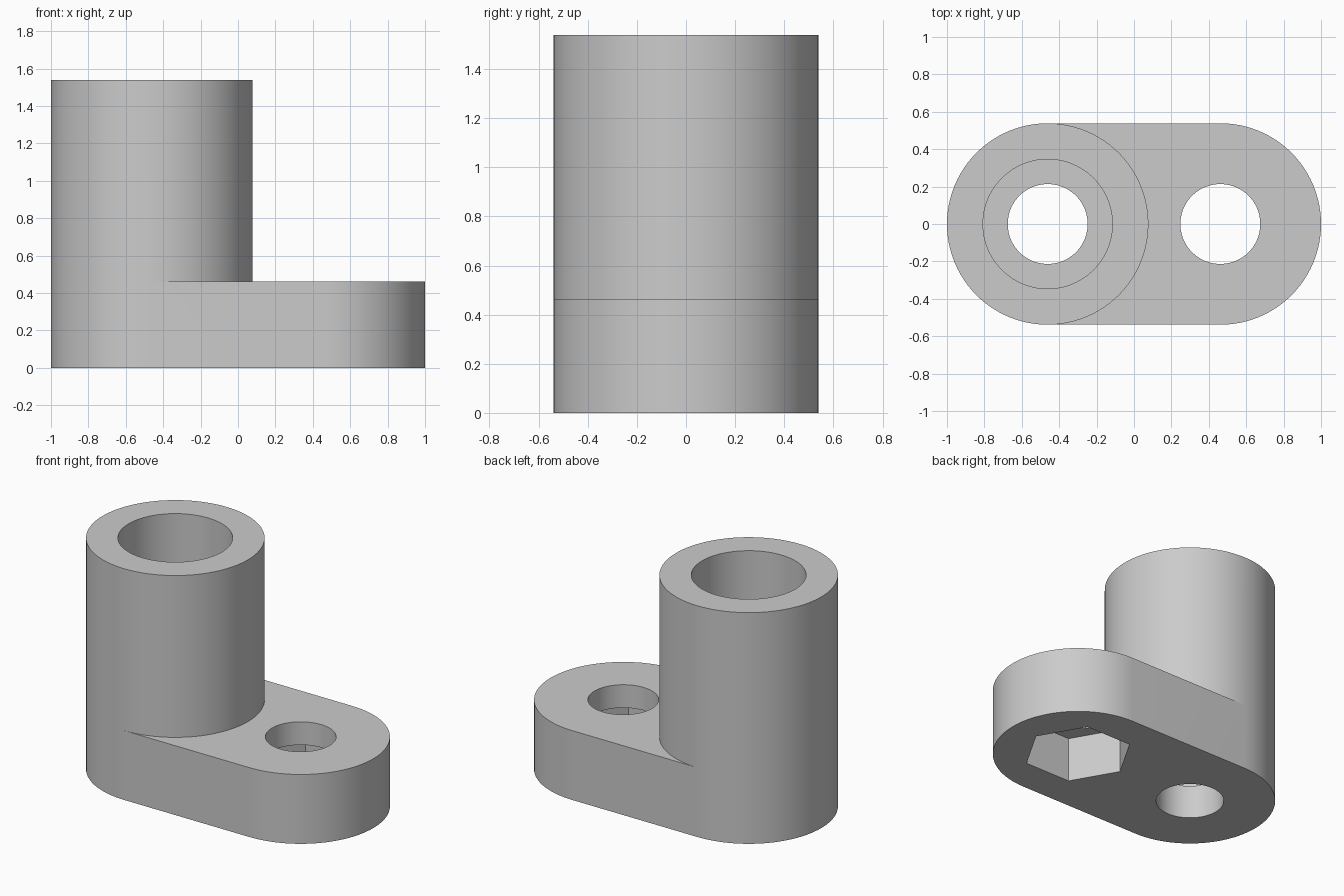
import bpy
import bmesh
from math import cos, sin, pi, radians

old = bpy.data.objects.get("Cube")
if old:
    bpy.data.objects.remove(old, do_unlink=True)

AXIS = 0.4615          # distance of each bore axis from the centre
RADIUS = 0.5385        # outer radius of plate ends and tower
PLATE_TOP, TOWER_TOP = 0.4615, 1.5385
HALF = 48              # segments per half circle

grey = bpy.data.materials.new("plain_grey")
grey.use_nodes = True
colour = (0.6, 0.6, 0.6, 1)
grey.diffuse_color = colour
grey.node_tree.nodes["Principled BSDF"].inputs["Base Color"].default_value = colour


def half_circle(cx, start, z):
    """Points of a half circle, counter-clockwise from the start angle."""
    return [(cx + RADIUS * cos(start + pi * i / HALF),
             RADIUS * sin(start + pi * i / HALF), z) for i in range(HALF + 1)]


def cutter(name, x, radius, bottom, top, sides=96):
    bpy.ops.mesh.primitive_cylinder_add(
        vertices=sides, radius=radius, depth=top - bottom,
        location=(x, 0, (bottom + top) / 2))
    obj = bpy.context.object
    obj.name = name
    if sides == 6:
        # corners point along x
        obj.rotation_euler.z = radians(30)
    obj.hide_render = True
    return obj


# Rounded plate, with the tower drawn up from its right-hand end
bm = bmesh.new()
outline = half_circle(AXIS, -pi / 2, 0) + half_circle(-AXIS, pi / 2, 0)
bottom = bm.faces.new([bm.verts.new(p) for p in outline])
top = bmesh.ops.extrude_face_region(bm, geom=[bottom], use_keep_orig=True)["geom"]
bmesh.ops.translate(bm, vec=(0, 0, PLATE_TOP),
                    verts=[g for g in top if isinstance(g, bmesh.types.BMVert)])
top_face = next(g for g in top if isinstance(g, bmesh.types.BMFace))


def tangent_vert(side):
    return min(top_face.verts, key=lambda v: abs(v.co.x + AXIS) + abs(v.co.y - side * RADIUS))


arc = half_circle(-AXIS, -pi / 2, PLATE_TOP)[1:-1]
bmesh.utils.face_split(top_face, tangent_vert(-1), tangent_vert(1), coords=arc)
tower_face = min((f for f in bm.faces if all(v.co.z > PLATE_TOP / 2 for v in f.verts)),
                 key=lambda f: f.calc_center_median().x)
raised = bmesh.ops.extrude_discrete_faces(bm, faces=[tower_face])["faces"][0]
bmesh.ops.translate(bm, vec=(0, 0, TOWER_TOP - PLATE_TOP), verts=list(raised.verts))
bmesh.ops.recalc_face_normals(bm, faces=bm.faces[:])
mesh = bpy.data.meshes.new("bracket_body")
bm.to_mesh(mesh)
bm.free()
body = bpy.data.objects.new("bracket_body", mesh)
bpy.context.collection.objects.link(body)
mesh.materials.append(grey)

# Screw holes, wide tower bore and hexagonal nut pocket
cutters = [
    cutter("tower_bore_cutter", -AXIS, 0.346, 0.231, 1.8),
    cutter("tower_hole_cutter", -AXIS, 0.2135, -0.2, 0.5),
    cutter("plate_hole_cutter", AXIS, 0.2135, -0.2, 0.8),
    cutter("nut_pocket_cutter", AXIS, 0.346, -0.2, 0.308, 6),
]
bpy.ops.object.select_all(action="DESELECT")
body.select_set(True)
bpy.context.view_layer.objects.active = body
for tool in cutters:
    mod = body.modifiers.new(tool.name, "BOOLEAN")
    mod.operation = "DIFFERENCE"
    mod.solver = "EXACT"
    mod.object = tool
    bpy.ops.object.modifier_apply(modifier=mod.name)
for tool in cutters:
    bpy.data.objects.remove(tool, do_unlink=True)

# Single colour and crisp edges
body.data.materials.clear()
body.data.materials.append(grey)
bpy.ops.object.shade_smooth_by_angle(angle=radians(30))
